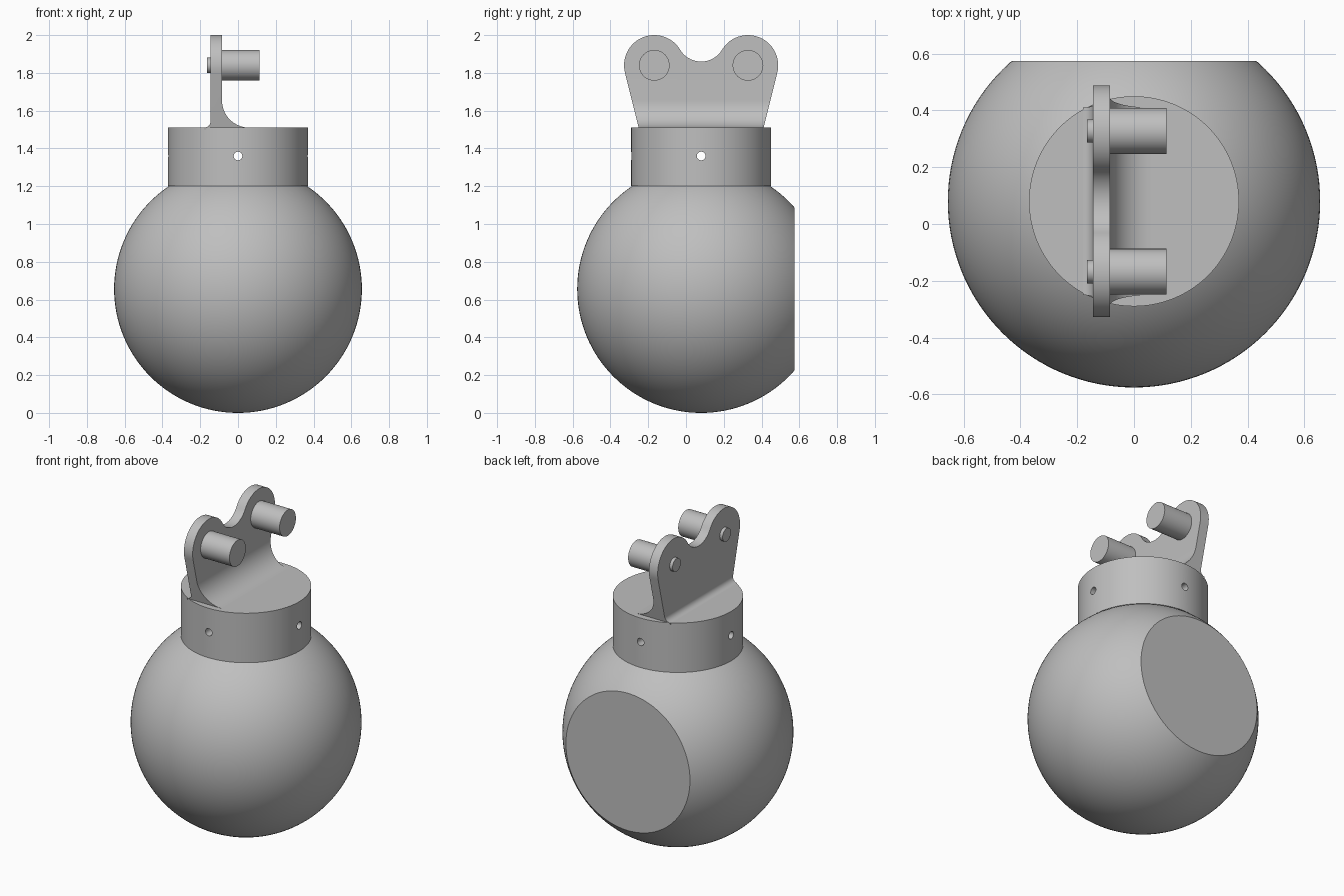
import bpy
import bmesh
from math import sin, cos, radians, pi, atan2, degrees
from mathutils import Matrix, Vector

if "Cube" in bpy.data.objects:
    bpy.data.objects.remove(bpy.data.objects["Cube"], do_unlink=True)

gray = bpy.data.materials.new("plain gray")
gray.use_nodes = True
gray.diffuse_color = (0.52, 0.52, 0.52, 1)
gray.node_tree.nodes["Principled BSDF"].inputs["Base Color"].default_value = gray.diffuse_color

CY = 0.08          # shared axis of ball and collar
PIN_Z = 1.84
PIN_GAP = 0.248    # pin distance from the axis
LOBE = 0.16


def make(name, bm):
    bmesh.ops.recalc_face_normals(bm, faces=bm.faces)
    mesh = bpy.data.meshes.new(name)
    bm.to_mesh(mesh)
    bm.free()
    obj = bpy.data.objects.new(name, mesh)
    bpy.context.collection.objects.link(obj)
    mesh.materials.append(gray)
    return obj


def activate(obj):
    bpy.ops.object.select_all(action="DESELECT")
    obj.select_set(True)
    bpy.context.view_layer.objects.active = obj


def smooth(obj):
    activate(obj)
    bpy.ops.object.shade_smooth_by_angle(angle=radians(25))


def cylinder(name, radius, start, end, sides=64):
    start, end = Vector(start), Vector(end)
    axis = end - start
    turn = axis.to_track_quat("Z", "Y").to_matrix().to_4x4()
    bm = bmesh.new()
    bmesh.ops.create_cone(bm, cap_ends=True, segments=sides, radius1=radius,
                          radius2=radius, depth=axis.length,
                          matrix=Matrix.Translation((start + end) / 2) @ turn)
    return make(name, bm)


def prism(name, points, push):
    bm = bmesh.new()
    face = bm.faces.new([bm.verts.new(p) for p in points])
    new = bmesh.ops.extrude_face_region(bm, geom=[face])["geom"]
    verts = [v for v in new if isinstance(v, bmesh.types.BMVert)]
    bmesh.ops.translate(bm, verts=verts, vec=push)
    return make(name, bm)


def boolean(obj, tool, operation):
    mod = obj.modifiers.new(operation.lower(), "BOOLEAN")
    mod.operation, mod.object, mod.solver = operation, tool, "EXACT"
    activate(obj)
    bpy.ops.object.modifier_apply(modifier=mod.name)
    bpy.data.objects.remove(tool, do_unlink=True)


def arc(cu, cv, r, a, b, steps):
    angles = [radians(a + (b - a) * i / steps) for i in range(steps + 1)]
    return [(cu + r * cos(t), cv + r * sin(t)) for t in angles]


# Ball with a flat cut at the back
bm = bmesh.new()
bmesh.ops.create_uvsphere(bm, u_segments=128, v_segments=64, radius=0.656,
                          matrix=Matrix.Translation((0, CY, 0.656)))
cut = bmesh.ops.bisect_plane(bm, geom=bm.verts[:] + bm.edges[:] + bm.faces[:],
                             plane_co=(0, 0.575, 0), plane_no=(0, 1, 0), clear_outer=True)
rim = [e for e in cut["geom_cut"] if isinstance(e, bmesh.types.BMEdge)]
bmesh.ops.contextual_create(bm, geom=rim)
smooth(make("ball", bm))

# Collar with two crossing drilled holes
collar = cylinder("collar", 0.37, (0, CY, 1.2), (0, CY, 1.51), 128)
for dx, dy in ((0.6, 0), (0, 0.6)):
    drill = cylinder("drill", 0.023, (-dx, CY - dy, 1.36), (dx, CY + dy, 1.36), 24)
    boolean(collar, drill, "DIFFERENCE")
smooth(collar)

# Bracket: filleted upright profile trimmed by a two-lobed outline
profile = [(0.06, 1.5)]
profile += arc(0.06, 1.655, 0.145, 270, 180, 16)
profile += [(-0.085, 2.1), (-0.145, 2.1)]
profile += arc(-0.18, 1.545, 0.035, 0, -90, 8)
profile += [(-0.18, 1.5)]
bracket = prism("bracket", [(x, -0.6, z) for x, z in profile], (0, 1.2, 0))

valley = 0.13
valley_z = 1.86 + valley
tilt = degrees(atan2(valley_z - PIN_Z, PIN_GAP))
half = [(0.323, 1.48)]
half += arc(PIN_GAP, PIN_Z, LOBE, -14.5, 180 - tilt, 36)
half += arc(0, valley_z, valley, -tilt, -90, 12)[1:]
outline = half + [(-y, z) for y, z in reversed(half[:-1])]
trim = prism("trim", [(-0.5, CY + y, z) for y, z in outline], (1, 0, 0))
boolean(bracket, trim, "INTERSECT")
smooth(bracket)

# Pins with small heads on the far side of the bracket
for side, label in ((-1, "front"), (1, "back")):
    y = CY + side * PIN_GAP
    smooth(cylinder(label + "_pin", 0.081, (-0.09, y, PIN_Z), (0.115, y, PIN_Z)))
    smooth(cylinder(label + "_pin_head", 0.041, (-0.165, y, PIN_Z), (-0.14, y, PIN_Z), 48))
